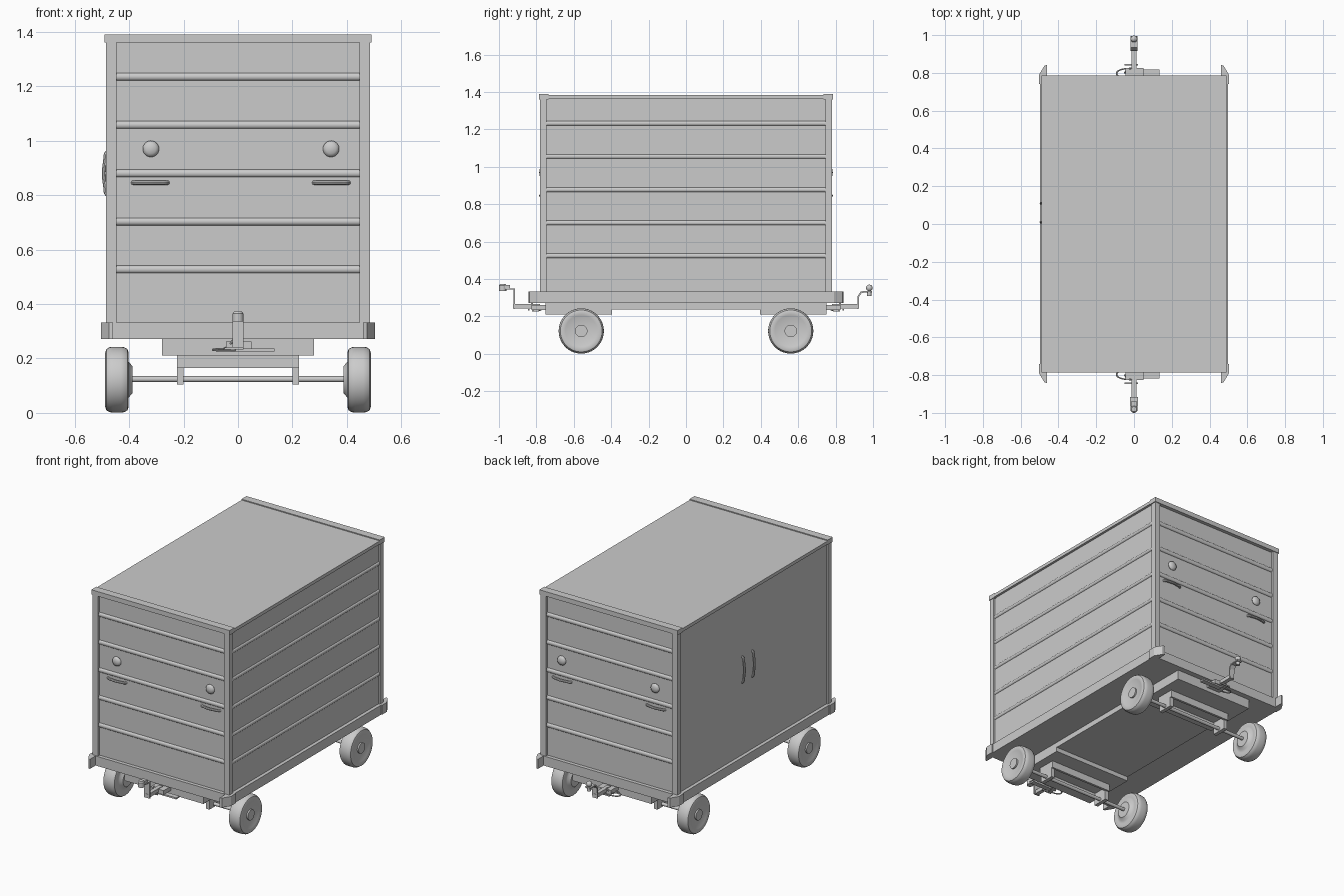
import bpy, bmesh, math
from mathutils import Vector

if "Cube" in bpy.data.objects:
    bpy.data.objects.remove(bpy.data.objects["Cube"])


def finish(name, bm, smooth=False):
    bmesh.ops.remove_doubles(bm, verts=bm.verts, dist=1e-5)
    bmesh.ops.recalc_face_normals(bm, faces=bm.faces)
    me = bpy.data.meshes.new(name)
    bm.to_mesh(me)
    bm.free()
    ob = bpy.data.objects.new(name, me)
    bpy.context.collection.objects.link(ob)
    if smooth:
        shade(ob)
    return ob


def shade(ob):
    bpy.ops.object.select_all(action='DESELECT')
    ob.select_set(True)
    bpy.context.view_layer.objects.active = ob
    bpy.ops.object.shade_smooth_by_angle(angle=math.radians(35))


def prism(name, ring, offset, smooth=False):
    """Extrude a closed 3D outline along an offset."""
    bm = bmesh.new()
    a = [bm.verts.new(p) for p in ring]
    b = [bm.verts.new(Vector(p) + Vector(offset)) for p in ring]
    bm.faces.new(a)
    bm.faces.new(b)
    for i in range(len(a)):
        j = (i + 1) % len(a)
        bm.faces.new((a[i], a[j], b[j], b[i]))
    return finish(name, bm, smooth)


def box(name, x0, x1, y0, y1, z0, z1):
    return prism(name, [(x0, y0, z0), (x1, y0, z0), (x1, y1, z0), (x0, y1, z0)], (0, 0, z1 - z0))


def lathe(name, profile, axis, loc, n=40):
    """Spin (radius, height) points round an axis through loc."""
    d = Vector(axis).normalized()
    u = d.orthogonal().normalized()
    bm = bmesh.new()
    vs = [bm.verts.new(Vector(loc) + u * r + d * h) for r, h in profile]
    es = [bm.edges.new(p) for p in zip(vs, vs[1:])]
    bmesh.ops.spin(bm, geom=vs + es, cent=loc, axis=d, angle=2 * math.pi,
                   steps=n, use_duplicate=False)
    return finish(name, bm, True)


def tube(name, pts, r):
    cu = bpy.data.curves.new(name, 'CURVE')
    cu.dimensions = '3D'
    cu.bevel_depth, cu.bevel_resolution, cu.resolution_u = r, 2, 6
    cu.use_fill_caps = True
    sp = cu.splines.new('BEZIER')
    sp.bezier_points.add(len(pts) - 1)
    for bp, p in zip(sp.bezier_points, pts):
        bp.co = p
        bp.handle_left_type = bp.handle_right_type = 'AUTO'
    ob = bpy.data.objects.new(name, cu)
    bpy.context.collection.objects.link(ob)
    bpy.ops.object.select_all(action='DESELECT')
    ob.select_set(True)
    bpy.context.view_layer.objects.active = ob
    bpy.ops.object.convert(target='MESH')
    shade(bpy.context.view_layer.objects.active)


# Cargo box, roof sheet and base
box("cargo_box", -0.475, 0.475, -0.762, 0.762, 0.33, 1.37)
box("roof_sheet", -0.49, 0.49, -0.74, 0.74, 1.363, 1.384)
box("base_frame", -0.497, 0.497, -0.785, 0.785, 0.272, 0.333)
box("under_beam", -0.28, 0.28, -0.745, 0.745, 0.238, 0.273)

# Corner posts and corner bumpers
for sx in (-1, 1):
    for sy in (-1, 1):
        box("corner_post", sx * 0.447, sx * 0.485, sy * 0.745, sy * 0.78, 0.33, 1.365)
        ear = [(0.46, 0.78), (0.46, 0.842), (0.474, 0.838), (0.503, 0.79), (0.503, 0.74), (0.49, 0.74)]
        prism("corner_bumper", [(sx * x, sy * y, 0.272) for x, y in ear], (0, 0, 0.061))

# Half-round ribs on both ends and on the right side
ARC = [(math.cos(a), math.sin(a)) for a in [math.pi * (i / 8 - 0.5) for i in range(9)]]
for z in (0.527, 0.703, 0.88, 1.058, 1.235):
    for s in (-1, 1):
        prism("end_rib", [(-0.447, s * (0.761 + 0.011 * c), z + 0.014 * d) for c, d in ARC],
              (0.894, 0, 0), True)
    prism("side_rib", [(0.474 + 0.009 * c, -0.745, z - 0.003 + 0.012 * d) for c, d in ARC],
          (0, 1.49, 0), True)

# Bowed grab handles on the left side
BOW = [(-1, 0), (-0.85, 0.6), (-0.6, 0.75), (0, 1), (0.6, 0.75), (0.85, 0.6), (1, 0)]
for y in (0.01, 0.11):
    tube("side_handle", [(-0.473 - 0.02 * o, y, 0.88 + 0.085 * t) for t, o in BOW], 0.007)

# Wheel section, radius and distance from the centre plane
TYRE = [(0, 0.388), (0.05, 0.388), (0.067, 0.403), (0.085, 0.406), (0.1, 0.402), (0.112, 0.406),
        (0.119, 0.417), (0.121, 0.43), (0.121, 0.46), (0.119, 0.473), (0.112, 0.484),
        (0.1, 0.488), (0.085, 0.484), (0.06, 0.478), (0.033, 0.476), (0.033, 0.486), (0, 0.486)]

for s in (-1, 1):
    # Roof end cap and knobs with grab handles on each end
    box("roof_end_cap", -0.49, 0.49, s * 0.735, s * 0.785, 1.36, 1.39)
    for x in (-0.32, 0.342):
        lathe("end_knob", [(0.024, 0), (0.03, 0.008), (0.027, 0.015), (0.018, 0.021), (0, 0.024)],
              (0, s, 0), (x, s * 0.761, 0.97), 24)
    for x in (-0.322, 0.343):
        tube("end_handle", [(x + 0.065 * t, s * (0.76 + 0.018 * o), 0.846) for t, o in BOW], 0.008)

    # Axle block, bracket, axle and wheels
    y = s * 0.56
    box("axle_block", -0.28, 0.28, s * 0.395, s * 0.75, 0.21, 0.274)
    box("axle_bracket_plate", -0.225, 0.225, y - 0.06, y + 0.06, 0.185, 0.211)
    for d in (-1, 1):
        box("axle_bracket_lip", -0.225, 0.225, y + d * 0.045, y + d * 0.06, 0.165, 0.19)
        box("axle_bracket_leg", d * 0.2, d * 0.225, y - 0.05, y + 0.05, 0.105, 0.19)
        lathe("wheel", TYRE, (d, 0, 0), (0, y, 0.122))
    lathe("axle", [(0, -0.4), (0.011, -0.4), (0.011, 0.4), (0, 0.4)], (1, 0, 0), (0, y, 0.124), 16)

    # Hitch drawbar with its locking bar, pin and spring loop
    box("hitch_mount", -0.045, 0.05, s * 0.74, s * 0.825, 0.235, 0.262)
    box("hitch_arm", -0.013, 0.013, s * 0.78, s * 0.925, 0.242, 0.266)
    box("hitch_lock_bar", -0.01, 0.135, s * 0.785, s * 0.818, 0.226, 0.236)
    box("hitch_pin", -0.05, 0.02, s * 0.838, s * 0.846, 0.232, 0.24)
    tube("hitch_spring", [(-0.04, s * 0.775, 0.236), (-0.075, s * 0.778, 0.234), (-0.092, s * 0.797, 0.232),
                          (-0.075, s * 0.815, 0.23), (-0.01, s * 0.82, 0.23)], 0.004)
    tube("hitch_lever", [(-0.05, s * 0.8, 0.234), (-0.03, s * 0.82, 0.252), (-0.015, s * 0.825, 0.27)], 0.005)

# Front coupling socket on an upright strap
strap = [(-0.915, 0.24), (-0.923, 0.24), (-0.923, 0.343), (-0.965, 0.343), (-0.965, 0.35), (-0.915, 0.35)]
prism("front_hitch_strap", [(-0.02, y, z) for y, z in strap], (0.04, 0, 0))
lathe("coupling_socket", [(0, 0), (0.02, 0), (0.02, 0.03), (0.014, 0.038), (0, 0.038)],
      (0, 0, 1), (0, -0.98, 0.335), 20)
box("coupling_neck", -0.016, 0.016, -0.98, -0.94, 0.346, 0.368)

# Rear coupling ball on a bent strap
strap = [(0.915, 0.24), (0.923, 0.24), (0.925, 0.305), (0.94, 0.326), (0.995, 0.329), (0.995, 0.337),
         (0.935, 0.334), (0.917, 0.308)]
prism("rear_hitch_strap", [(-0.018, y, z) for y, z in strap], (0.036, 0, 0))
ball = [(0, 0), (0.012, 0), (0.012, 0.02), (0.008, 0.02), (0.008, 0.03)]
ball += [(0.018 * math.sin(a), 0.044 - 0.018 * math.cos(a))
         for a in [math.pi * (0.2 + 0.1 * i) for i in range(9)]]
lathe("coupling_ball", ball, (0, 0, 1), (0, 0.98, 0.308), 20)
